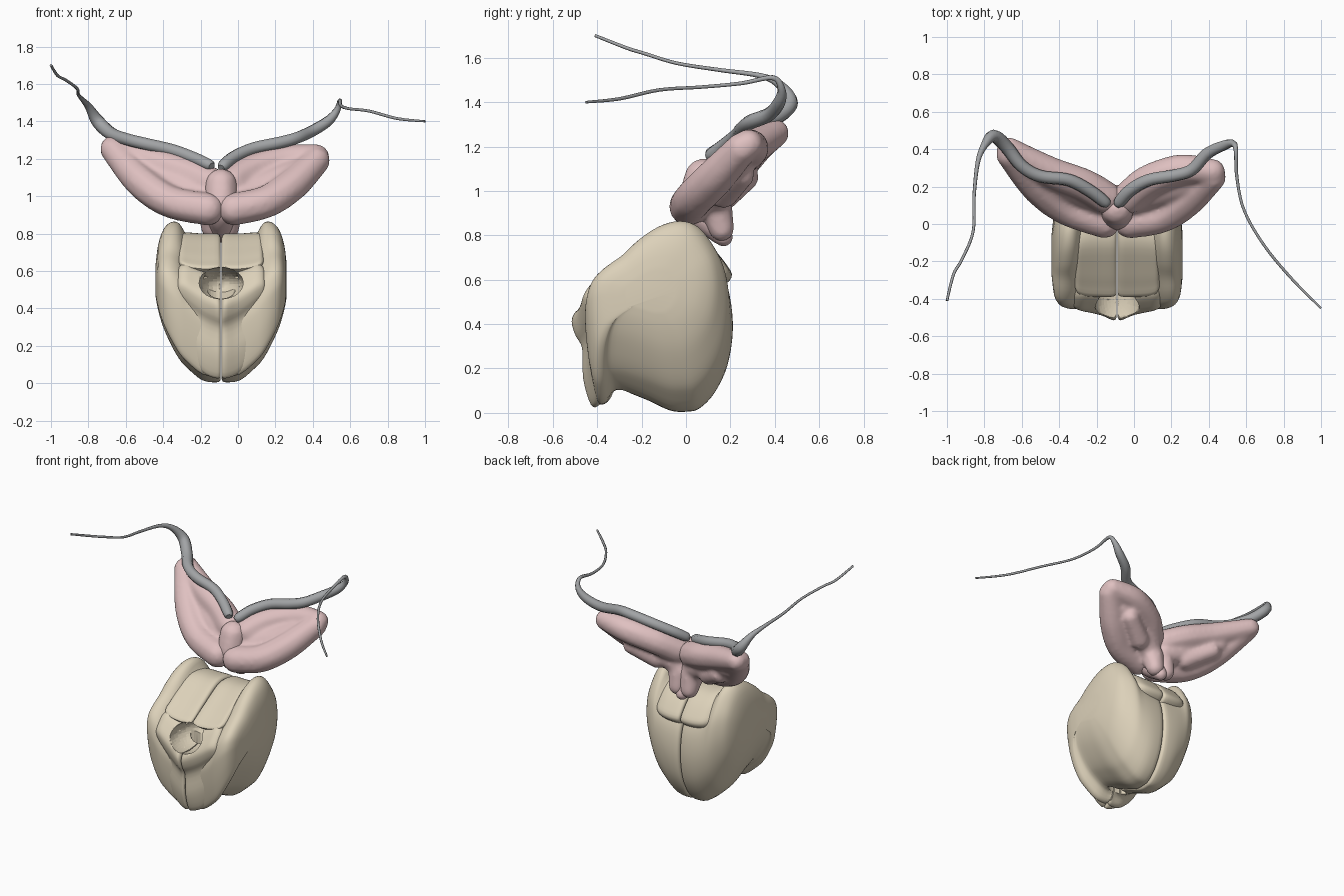
import bpy, bmesh
from mathutils import Vector, Matrix

if "Cube" in bpy.data.objects:
    bpy.data.objects.remove(bpy.data.objects["Cube"])

CX = -0.09  # symmetry plane of the gland


def material(name, col):
    m = bpy.data.materials.new(name)
    m.diffuse_color = (*col, 1)
    m.use_nodes = True
    m.node_tree.nodes["Principled BSDF"].inputs["Base Color"].default_value = m.diffuse_color
    return m


BEIGE = material("beige", (0.72, 0.64, 0.49))
PINK = material("pink", (0.74, 0.53, 0.53))
GREY = material("grey", (0.36, 0.37, 0.38))


def finish(name, bm, mat):
    bmesh.ops.recalc_face_normals(bm, faces=bm.faces)
    me = bpy.data.meshes.new(name)
    bm.to_mesh(me)
    bm.free()
    ob = bpy.data.objects.new(name, me)
    bpy.context.collection.objects.link(ob)
    if mat:
        me.materials.append(mat)
    me.shade_smooth()
    return ob


def spline(pts, n, closed=False):
    """Catmull-Rom resampling of tuples of any length."""
    P = [Vector(p) for p in pts]
    N = len(P)
    get = (lambda i: P[i % N]) if closed else (lambda i: P[max(0, min(N - 1, i))])
    out = []
    for i in range(N if closed else N - 1):
        a, b, c, d = (get(i + k) for k in (-1, 0, 1, 2))
        for j in range(n):
            t = j / n
            out.append(0.5 * (2 * b + (c - a) * t + (2 * a - 5 * b + 4 * c - d) * t * t
                              + (3 * b - a - 3 * c + d) * t ** 3))
    if not closed:
        out.append(P[-1])
    return out


def loft(name, profile, sections, s):
    """Side profile (y, z) refitted to each section (x, front, back, bottom, top)."""
    prof = spline(profile, 4, True)
    y0, y1 = min(p[0] for p in prof), max(p[0] for p in prof)
    z0, z1 = min(p[1] for p in prof), max(p[1] for p in prof)
    bm = bmesh.new()
    rings = []
    for x, f, b, lo, hi in spline(sections, 3):
        rings.append([bm.verts.new((CX + s * x, f + (p[0] - y0) / (y1 - y0) * (b - f),
                                    lo + (p[1] - z0) / (z1 - z0) * (hi - lo))) for p in prof])
    n = len(prof)
    for r, q in zip(rings, rings[1:]):
        for i in range(n):
            bm.faces.new((r[i], r[(i + 1) % n], q[(i + 1) % n], q[i]))
    bm.faces.new(rings[0])
    bm.faces.new(rings[-1])
    ob = finish(name, bm, BEIGE)
    ob.data.set_sharp_from_angle(angle=0.8)
    return ob


# Cutters for the curved channel: front mouth and vertical duct
def cutter(name, loc, scale, cyl=False):
    bm = bmesh.new()
    if cyl:
        bmesh.ops.create_cone(bm, cap_ends=True, segments=32, radius1=1, radius2=1, depth=2)
    else:
        bmesh.ops.create_uvsphere(bm, u_segments=32, v_segments=20, radius=1)
    bmesh.ops.transform(bm, matrix=Matrix.Translation(loc) @ Matrix.Diagonal((*scale, 1)), verts=bm.verts)
    ob = finish(name, bm, None)
    ob.hide_render = True
    ob.hide_set(True)
    return ob


cutters = [cutter("mouth_cutter", (CX, -0.41, 0.53), (0.12, 0.19, 0.09)),
           cutter("duct_cutter", (CX, -0.28, 0.23), (0.075, 0.035, 0.29), True)]

# Gland: outer lobes, front plates and upper plates, each mirrored
lobe = [(0, .86), (-.1, .83), (-.2, .75), (-.28, .66), (-.37, .58), (-.43, .5), (-.455, .4), (-.455, .3),
        (-.44, .16), (-.415, .05), (-.375, .05), (-.33, .115), (-.2, .07), (-.08, .01), (0, .003),
        (.06, .02), (.13, .1), (.19, .24), (.215, .42), (.2, .6), (.15, .73), (.08, .83)]
lobe_sec = [(.003, -.42, .19, .02, .73), (.02, -.435, .208, .005, .75), (.10, -.44, .21, .015, .76),
            (.18, -.45, .20, .08, .79), (.225, -.455, .19, .13, .855), (.27, -.45, .16, .21, .86),
            (.31, -.43, .12, .30, .82), (.337, -.38, .05, .39, .74), (.35, -.28, -.05, .46, .64)]
plate = [(-.4, .555), (-.46, .5), (-.51, .43), (-.5, .36), (-.465, .29), (-.46, .15), (-.425, .03), (-.385, .03),
         (-.33, .11), (-.3, .3), (-.3, .5), (-.34, .56)]
plate_sec = [(.003, -.50, -.31, .035, .54), (.02, -.515, -.3, .025, .56), (.08, -.49, -.3, .045, .59),
             (.14, -.475, -.3, .10, .62), (.19, -.465, -.3, .17, .64), (.225, -.45, -.32, .26, .62),
             (.237, -.43, -.34, .34, .58)]
upper = [(-.39, .61), (-.33, .66), (-.24, .72), (-.1, .80), (.02, .80), (.1, .76), (.17, .68),
         (.2, .61), (.12, .56), (-.1, .56), (-.3, .57)]
upper_sec = [(.003, -.37, .19, .57, .78), (.02, -.39, .205, .56, .80), (.1, -.39, .205, .56, .80),
             (.17, -.385, .19, .57, .805), (.21, -.37, .15, .59, .80), (.225, -.34, .1, .61, .77)]
for s, side in ((-1, "left"), (1, "right")):
    for part, prof, sec in (("outer_lobe", lobe, lobe_sec), ("front_plate", plate, plate_sec),
                            ("upper_plate", upper, upper_sec)):
        ob = loft(part + "_" + side, prof, sec, s)
        for c in cutters:
            m = ob.modifiers.new("channel", "BOOLEAN")
            m.object = c
            m.operation = 'DIFFERENCE'
            m.solver = 'EXACT'


# Pink folded wings: strokes of balls fused by voxel remeshing
def folded_wing(name, strokes):
    bm = bmesh.new()
    for st in strokes:
        for x, y, z, r in spline(st, 9):
            bmesh.ops.create_icosphere(bm, subdivisions=2, radius=r, matrix=Matrix.Translation((x, y, z)))
    ob = finish(name, bm, PINK)
    m = ob.modifiers.new("fuse", "REMESH")
    m.mode = 'VOXEL'
    m.voxel_size = 0.013
    m.use_smooth_shade = True
    m = ob.modifiers.new("soften", "SMOOTH")
    m.factor = 0.5
    m.iterations = 9


folded_wing("folded_wing_left", [
    [(-.15, .14, 1.07, .09), (-.27, .21, 1.12, .09), (-.45, .28, 1.18, .085), (-.67, .40, 1.26, .067)],
    [(-.16, .01, .93, .09), (-.36, .08, .97, .09), (-.52, .2, 1.08, .09), (-.67, .37, 1.25, .07)],
    [(-.16, .12, .98, .09), (-.32, .18, 1.05, .075), (-.5, .27, 1.13, .07)],
    [(-.14, .13, .93, .08), (-.14, .16, .83, .06)],
    [(-.3, .17, .98, .07), (-.45, .27, 1.06, .06)]])
folded_wing("folded_wing_right", [
    [(-.03, .14, 1.07, .09), (.08, .23, 1.14, .09), (.25, .29, 1.19, .085), (.42, .28, 1.21, .07)],
    [(-.02, .01, .93, .09), (.15, .04, .97, .09), (.29, .13, 1.06, .09), (.42, .25, 1.19, .075)],
    [(-.02, .12, .98, .09), (.14, .17, 1.06, .075), (.3, .22, 1.13, .07)],
    [(-.05, .13, .93, .08), (-.05, .16, .83, .06)],
    [(.1, .17, .99, .07), (.24, .25, 1.07, .06)]])
# short stem joining both wings to the gland
folded_wing("wing_stem", [[(CX, .08, 1.06, .09), (CX, .05, .93, .085), (CX, .13, .84, .065), (CX, .17, .79, .045)]])


# Grey tapering ducts
def duct(name, pts):
    cu = bpy.data.curves.new(name, 'CURVE')
    cu.dimensions = '3D'
    cu.bevel_depth = 1
    cu.bevel_resolution = 2
    cu.use_fill_caps = True
    path = spline(pts, 5)
    sp = cu.splines.new('POLY')
    sp.points.add(len(path) - 1)
    for p, (x, y, z, r) in zip(sp.points, path):
        p.co = (x, y, z, 1)
        p.radius = r
    sp.use_smooth = True
    cu.materials.append(GREY)
    bpy.context.collection.objects.link(bpy.data.objects.new(name, cu))


duct("duct_left", [
    (-.14, .1, 1.16, .02), (-.16, .12, 1.17, .032), (-.24, .18, 1.205, .034), (-.35, .235, 1.245, .034),
    (-.5, .255, 1.28, .034), (-.6, .31, 1.305, .034), (-.68, .41, 1.335, .036), (-.75, .47, 1.40, .035),
    (-.80, .42, 1.48, .02), (-.835, .33, 1.52, .012), (-.855, .15, 1.545, .009), (-.86, -.04, 1.575, .008),
    (-.92, -.19, 1.62, .008), (-.965, -.27, 1.645, .008), (-1, -.41, 1.70, .007)])
duct("duct_right", [
    (-.09, .1, 1.15, .02), (-.075, .12, 1.165, .032), (-.02, .18, 1.21, .034), (.08, .235, 1.255, .034),
    (.22, .26, 1.285, .034), (.31, .29, 1.31, .033), (.39, .375, 1.345, .032), (.48, .42, 1.40, .028),
    (.53, .43, 1.46, .018), (.545, .39, 1.51, .012), (.55, .25, 1.485, .009), (.59, .07, 1.468, .008),
    (.7, -.12, 1.455, .008), (.85, -.3, 1.415, .008), (1, -.45, 1.4, .006)])
